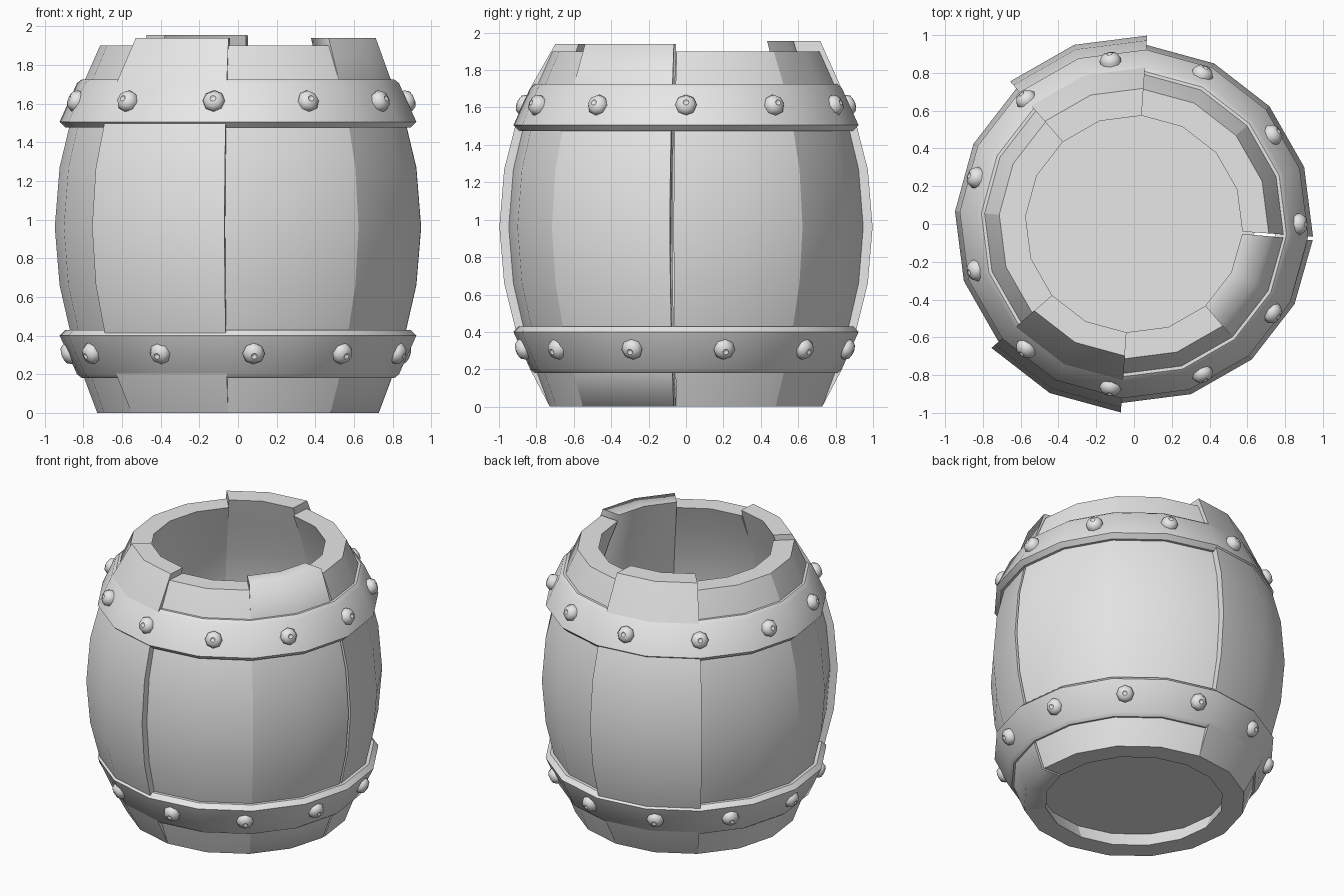
import bpy, bmesh
from math import sin, cos, radians, pi
from mathutils import Matrix, Vector

cube = bpy.data.objects.get("Cube")
if cube:
    bpy.data.objects.remove(cube)

grey = bpy.data.materials.new("plain_grey")
grey.use_nodes = True
COLOUR = (0.8, 0.8, 0.8, 1)
grey.diffuse_color = COLOUR
grey.node_tree.nodes["Principled BSDF"].inputs["Base Color"].default_value = COLOUR

STEP = 22.5     # sixteen sides
START = -4      # angle of the first seam
WALL = 0.145
# Outer barrel curve as (radius, height)
CURVE = [(.73, 0), (.805, .2), (.87, .42), (.925, .66), (.95, .96),
         (.925, 1.27), (.87, 1.5), (.795, 1.72), (.715, 1.9)]


def finish(bm, name, angle=30):
    bmesh.ops.recalc_face_normals(bm, faces=bm.faces)
    mesh = bpy.data.meshes.new(name)
    bm.to_mesh(mesh)
    bm.free()
    mesh.materials.append(grey)
    obj = bpy.data.objects.new(name, mesh)
    bpy.context.collection.objects.link(obj)
    bpy.ops.object.select_all(action='DESELECT')
    obj.select_set(True)
    bpy.context.view_layer.objects.active = obj
    bpy.ops.object.shade_smooth_by_angle(angle=radians(angle))
    return obj


def sweep(name, profile, angles, closed=False, angle=30):
    """Turn a closed (radius, height) outline through the given angles."""
    bm = bmesh.new()
    rings = [[bm.verts.new((r * cos(radians(a)), r * sin(radians(a)), z))
              for r, z in profile] for a in angles]
    pairs = list(zip(rings, rings[1:]))
    if closed:
        pairs.append((rings[-1], rings[0]))
    n = len(profile)
    for p, q in pairs:
        for i in range(n):
            j = (i + 1) % n
            bm.faces.new((p[i], p[j], q[j], q[i]))
    if not closed:
        bm.faces.new(rings[0])
        bm.faces.new(rings[-1])
    return finish(bm, name, angle)


def stave(index, bulge=0.0, top=1.9, rim=0.715, trim=0.0, angle=30):
    outer = []
    for r, z in CURVE:
        swell = bulge * max(0, 1 - ((z - .96) / .96) ** 4)
        outer.append((r + swell, z))
    outer[-1] = (rim, top)
    inner = [(r - WALL, z) for r, z in reversed(CURVE)]
    inner[0] = (0.575, top)
    a = START + index * 2 * STEP
    sweep(f"stave_{index + 1}", outer + inner,
          [a, a + STEP, a + 2 * STEP - trim], angle=angle)


# Eight staves, two of them standing proud and three of them taller
special = {
    2: dict(bulge=.05, top=1.955, rim=.72),
    5: dict(bulge=.05, top=1.94, rim=.70),
    7: dict(top=1.94, rim=.715, trim=1.2, angle=80),
}
for k in range(8):
    stave(k, **special.get(k, {}))

# Floor of the barrel
bm = bmesh.new()
bmesh.ops.create_cone(bm, cap_ends=True, segments=16, radius1=.64, radius2=.64, depth=.05,
                      matrix=Matrix.Translation((0, 0, .13)) @ Matrix.Rotation(radians(START), 4, 'Z'))
finish(bm, "barrel_floor")

# Hoops, the upper one being the lower one turned upside down
HOOP = [(.75, .18), (.81, .18), (.835, .2), (.925, .4), (.895, .43), (.83, .43)]
around = [START + STEP * k for k in range(16)]
sweep("lower_hoop", HOOP, around, closed=True)
sweep("upper_hoop", [(r, 1.905 - z) for r, z in HOOP], around, closed=True)


def rivet(name, degrees, z, tilt):
    """Eight-sided domed head with a dimpled centre, facing outwards."""
    bm = bmesh.new()
    outline = [(.05, -.03), (.058, .012), (.042, .038), (.016, .046)]
    rings = [[bm.verts.new((r * cos(k * pi / 4), r * sin(k * pi / 4), h))
              for k in range(8)] for r, h in outline]
    for p, q in zip(rings, rings[1:]):
        for k in range(8):
            m = (k + 1) % 8
            bm.faces.new((p[k], p[m], q[m], q[k]))
    dimple = bm.verts.new((0, 0, .03))
    for k in range(8):
        bm.faces.new((rings[-1][k], rings[-1][(k + 1) % 8], dimple))
    bm.faces.new(rings[0])
    a = radians(degrees)
    out = Vector((cos(a), sin(a), tilt))
    turn = out.to_track_quat('Z', 'Y').to_matrix().to_4x4()
    bm.transform(Matrix.Translation((.868 * cos(a), .868 * sin(a), z)) @ turn)
    finish(bm, name, 50)


for k in range(11):
    rivet(f"upper_rivet_{k + 1}", k * 360 / 11, 1.61, .4)
    rivet(f"lower_rivet_{k + 1}", k * 360 / 11 + 13.5, .31, -.4)
